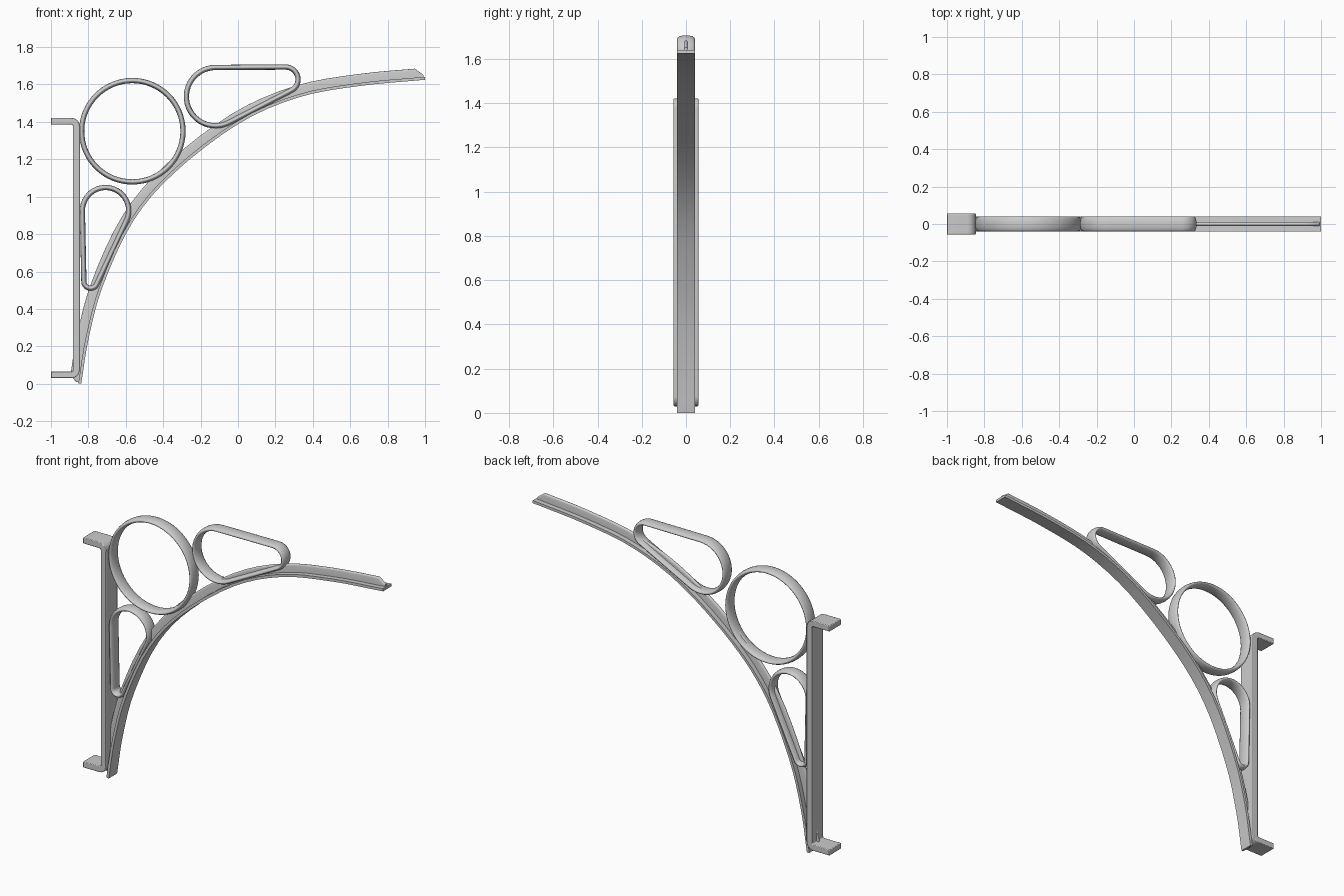
import bpy, bmesh, math
from mathutils import Vector

if "Cube" in bpy.data.objects:
    bpy.data.objects.remove(bpy.data.objects["Cube"])


def finish(name, bm, angle=40):
    bmesh.ops.recalc_face_normals(bm, faces=bm.faces)
    me = bpy.data.meshes.new(name)
    bm.to_mesh(me)
    bm.free()
    ob = bpy.data.objects.new(name, me)
    bpy.context.collection.objects.link(ob)
    bpy.ops.object.select_all(action='DESELECT')
    ob.select_set(True)
    bpy.context.view_layer.objects.active = ob
    bpy.ops.object.shade_smooth_by_angle(angle=math.radians(angle))
    return ob


def sweep(name, stations, section, closed=False, angle=40):
    """Sweep (normal, y) section points along (point, normal) stations in the XZ plane."""
    bm = bmesh.new()
    rings = []
    for i, (p, n) in enumerate(stations):
        rings.append([bm.verts.new((p.x + n.x * a, y, p.y + n.y * a)) for a, y in section(i)])
    m = len(rings[0])
    pairs = list(zip(rings, rings[1:])) + ([(rings[-1], rings[0])] if closed else [])
    for r, s in pairs:
        for k in range(m):
            bm.faces.new((r[k], r[(k + 1) % m], s[(k + 1) % m], s[k]))
    if not closed:
        bm.faces.new(rings[0])
        bm.faces.new(rings[-1])
    return finish(name, bm, angle)


# Arch centre line: smooth curve through points on its underside
KEYS = [Vector(p) for p in ((-.838, 0), (-.797, .25), (-.72, .53), (-.56, .87), (-.34, 1.128),
                            (0, 1.388), (.32, 1.53), (.65, 1.592), (1, 1.625))]
PTS = [2 * KEYS[0] - KEYS[1]] + KEYS + [2 * KEYS[-1] - KEYS[-2]]


def arch(u):
    i = min(int(u), len(KEYS) - 2)
    t = u - i
    a, b, c, d = PTS[i:i + 4]
    p = .5 * (2 * b + (c - a) * t + (2 * a - 5 * b + 4 * c - d) * t * t + (3 * b - a - 3 * c + d) * t ** 3)
    v = ((c - a) + 2 * (2 * a - 5 * b + 4 * c - d) * t + 3 * (3 * b - a - 3 * c + d) * t * t).normalized()
    return p, Vector((-v.y, v.x))


SEG = 32
last = len(KEYS) - 1
params = [last * i / SEG for i in range(SEG + 1)]
sweep("arch_flange", [arch(u) for u in params],
      lambda i: [(0, -.04), (.016, -.04), (.016, .04), (0, .04)])

# Upright rib on the arch, round topped, sloping down at both ends
rib_params = [.02, .14] + params[1:-1] + [last - .14, last - .02]


def rib_section(i):
    h = .018 if i in (0, len(rib_params) - 1) else .054
    top = [(h + .01 * math.sin(math.pi * k / 6), -.01 * math.cos(math.pi * k / 6)) for k in range(7)]
    return [(.008, -.01)] + top + [(.008, .01)]


sweep("arch_rib", [arch(u) for u in rib_params], rib_section)


# Closed loops: outline is the belt around two circles, section is a flat oval
def loop(name, c1, r1, c2, r2, steps=24):
    c1, c2 = Vector(c1), Vector(c2)
    d = c2 - c1
    base = math.atan2(d.y, d.x)
    half = math.acos((r1 - r2) / d.length)
    st = []
    for c, r, a0, a1 in ((c1, r1, base + half, base + 2 * math.pi - half),
                         (c2, r2, base - half, base + half)):
        for k in range(steps + 1):
            a = a0 + (a1 - a0) * k / steps
            n = Vector((math.cos(a), math.sin(a)))
            st.append((c + n * r, n))
    sweep(name, st, oval, True, 60)


def oval(i):
    return [(-.014 + .014 * math.cos(math.tau * k / 16), .04 * math.sin(math.tau * k / 16)) for k in range(16)]


loop("upper_loop", (-.12, 1.535), .17, (.255, 1.627), .08)
loop("lower_loop", (-.708, .925), .138, (-.788, .547), .05)

# Round ring
ring = []
for k in range(64):
    n = Vector((math.cos(math.tau * k / 64), math.sin(math.tau * k / 64)))
    ring.append((Vector((-.565, 1.35)) + n * .285, n))
sweep("round_ring", ring, oval, True, 60)

# Wall bar: flat strip bent into a C with rounded corners
Z0, Z1, X1, T = .03, 1.422, -.846, .036


def bend(offset):
    """Top half of the strip edge, mirrored for the bottom half."""
    r = .045 - offset
    cx, cz = X1 - .045, Z1 - .045
    top = [(-1, Z1 - offset)] + [(cx + r * math.sin(a), cz + r * math.cos(a))
                                 for a in (math.pi / 2 * k / 6 for k in range(7))]
    return top + [(x, Z0 + Z1 - z) for x, z in reversed(top)]


bm = bmesh.new()
outline = bend(0) + bend(T)[::-1]
face = bm.faces.new([bm.verts.new((x, -.056, z)) for x, z in outline])
res = bmesh.ops.extrude_face_region(bm, geom=[face])
bmesh.ops.translate(bm, vec=(0, .112, 0), verts=[v for v in res["geom"] if isinstance(v, bmesh.types.BMVert)])
bar = finish("wall_bar", bm)
bev = bar.modifiers.new("edge_round", 'BEVEL')
bev.width = .004
bev.segments = 2
bev.limit_method = 'ANGLE'
bev.angle_limit = math.radians(50)
